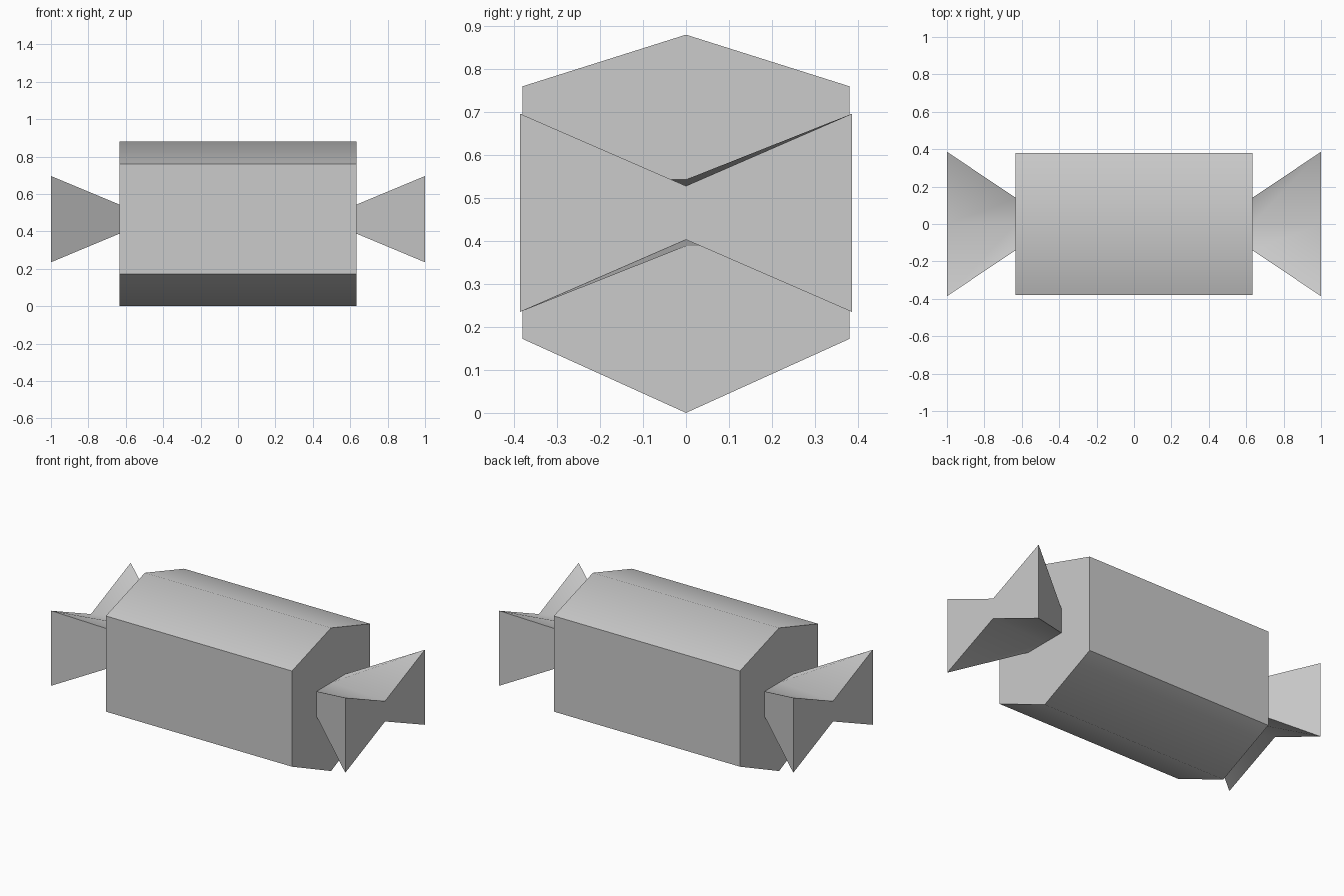
import bpy, math

if "Cube" in bpy.data.objects:
    bpy.data.objects.remove(bpy.data.objects["Cube"])

BODY_X = 0.633   # half length of the body
END_X = 1.0      # outer end of the twisted wrapper


def loft(name, sections, cap_start=True, cap_end=True):
    """Skin matching (y, z) cross-sections, listed as (x, points) from -x to +x."""
    n = len(sections[0][1])
    verts = [(x, y, z) for x, pts in sections for y, z in pts]
    faces = []
    for s in range(len(sections) - 1):
        a, b = s * n, (s + 1) * n
        for i in range(n):
            j = (i + 1) % n
            faces.append((a + i, a + j, b + j, b + i)[::-1])
    if cap_start:
        faces.append(tuple(range(n))[::-1])
    if cap_end:
        faces.append(tuple(range(len(verts) - n, len(verts))))
    mesh = bpy.data.meshes.new(name)
    mesh.from_pydata(verts, [], faces)
    mesh.update()
    obj = bpy.data.objects.new(name, mesh)
    bpy.context.collection.objects.link(obj)
    # soft ridges, crisp outer edges
    bpy.ops.object.select_all(action='DESELECT')
    obj.select_set(True)
    bpy.context.view_layer.objects.active = obj
    bpy.ops.object.shade_smooth_by_angle(angle=math.radians(55))
    return obj


def pinched(half_w, low, high, mid_low, mid_high):
    """Six-point section whose top and bottom middles can be pinched in."""
    return [(0, mid_low), (half_w, low), (half_w, high),
            (0, mid_high), (-half_w, high), (-half_w, low)]


# six-sided wrapped body
hexagon = pinched(0.38, 0.172, 0.76, 0.0, 0.88)
loft("candy_body", [(-BODY_X, hexagon), (BODY_X, hexagon)])

# flared wrapper ends: narrow box at the body, bow-tie at the tip
neck = pinched(0.14, 0.388, 0.543, 0.388, 0.543)
flare = pinched(0.386, 0.235, 0.696, 0.403, 0.528)
loft("wrapper_end_right", [(BODY_X, neck), (END_X, flare)], cap_start=False)
loft("wrapper_end_left", [(-END_X, flare), (-BODY_X, neck)], cap_end=False)
